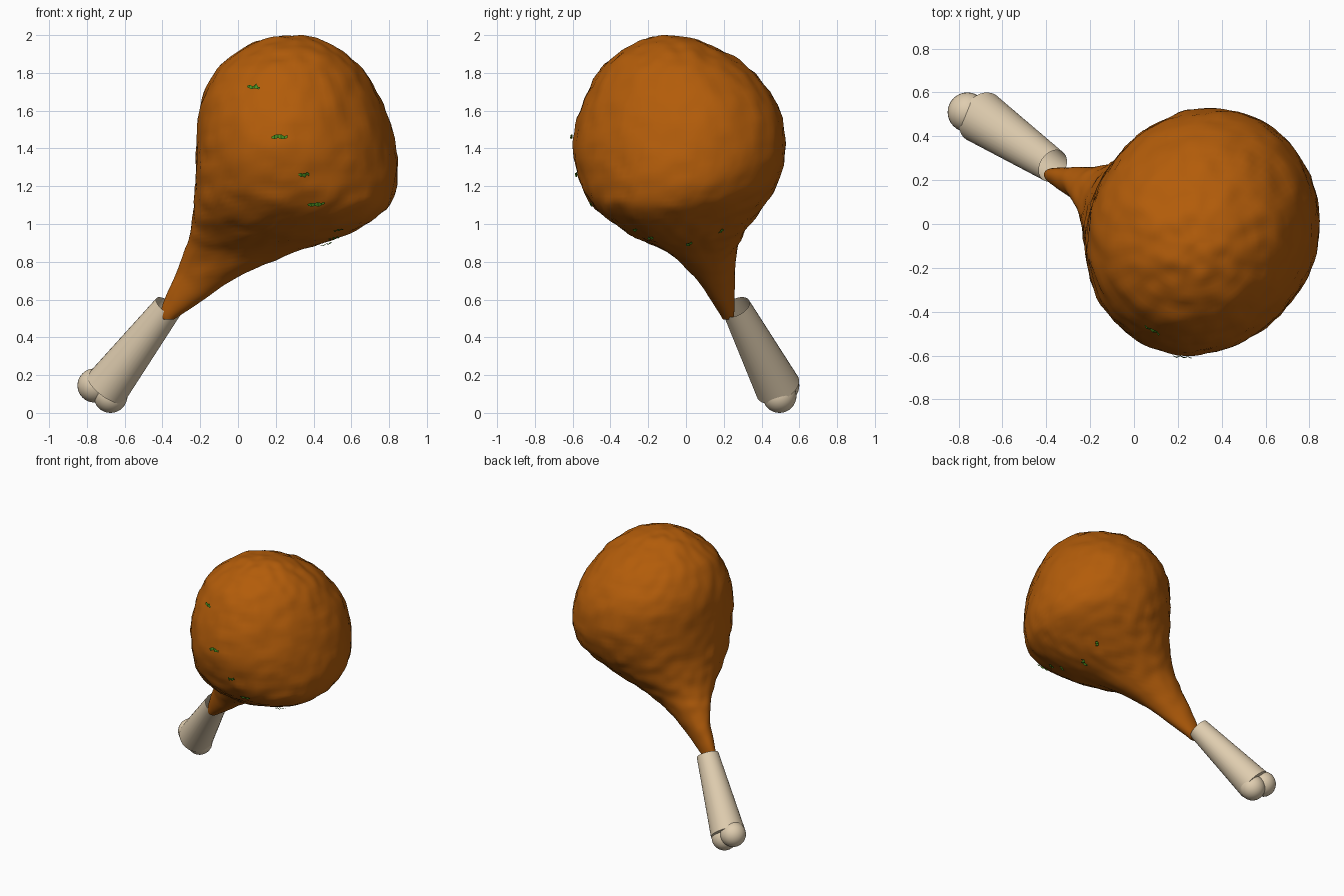
import bpy, bmesh, math, random
from mathutils import Vector, noise

if "Cube" in bpy.data.objects:
    bpy.data.objects.remove(bpy.data.objects["Cube"])

random.seed(4)


def material(name, rgb):
    m = bpy.data.materials.new(name)
    m.diffuse_color = (*rgb, 1)
    m.use_nodes = True
    m.node_tree.nodes["Principled BSDF"].inputs["Base Color"].default_value = m.diffuse_color
    return m


ROAST = material("roast brown", (0.45, 0.108, 0.003))
BONE = material("bone cream", (0.74, 0.61, 0.43))
HERB = material("herb green", (0.07, 0.30, 0.015))


def finish(bm, name, mat, smooth=True):
    bmesh.ops.recalc_face_normals(bm, faces=bm.faces)
    me = bpy.data.meshes.new(name)
    bm.to_mesh(me)
    bm.free()
    me.materials.append(mat)
    for p in me.polygons:
        p.use_smooth = smooth
    ob = bpy.data.objects.new(name, me)
    bpy.context.collection.objects.link(ob)
    return ob


# Meat: horizontal slices (z, x min, x max, y min, y max, skew toward the bone)
SLICES = [
    (0.495, -0.40, -0.34, 0.195, 0.245, 0.1),
    (0.52, -0.41, -0.30, 0.18, 0.255, 0.2),
    (0.60, -0.39, -0.18, 0.13, 0.258, 0.4),
    (0.72, -0.335, 0.0, 0.045, 0.26, 0.42),
    (0.85, -0.285, 0.30, -0.10, 0.267, 0.35),
    (0.95, -0.25, 0.59, -0.30, 0.31, 0.22),
    (1.08, -0.235, 0.785, -0.48, 0.40, 0.06),
    (1.22, -0.225, 0.845, -0.56, 0.485, -0.06),
    (1.42, -0.218, 0.83, -0.597, 0.528, -0.10),
    (1.63, -0.20, 0.77, -0.55, 0.485, -0.08),
    (1.82, -0.11, 0.66, -0.45, 0.34, -0.05),
    (1.93, 0.03, 0.53, -0.32, 0.17, 0),
    (1.985, 0.15, 0.40, -0.20, 0.02, 0),
    (1.998, 0.27, 0.28, -0.095, -0.085, 0),
]


def spline(i, u):
    p = [SLICES[max(0, min(len(SLICES) - 1, i + k))] for k in (-1, 0, 1, 2)]
    return [0.5 * (2 * b + (c - a) * u + (2 * a - 5 * b + 4 * c - d) * u * u
                   + (3 * b - a - 3 * c + d) * u ** 3) for a, b, c, d in zip(*p)]


SEG, SUB = 96, 6
rows = [spline(i, k / SUB) for i in range(len(SLICES) - 1) for k in range(SUB)]
rows.append(list(SLICES[-1]))
bm = bmesh.new()
rings = []
for z, x0, x1, y0, y1, skew in rows:
    ring = []
    for s in range(SEG):
        t = 2 * math.pi * s / SEG
        ring.append(bm.verts.new(((x0 + x1) / 2 + (x1 - x0) / 2 * math.cos(t),
                                  (y0 + y1) / 2 + (y1 - y0) / 2 * math.sin(t - skew), z)))
    rings.append(ring)
for a, b in zip(rings, rings[1:]):
    for s in range(SEG):
        n = (s + 1) % SEG
        bm.faces.new((a[s], a[n], b[n], b[s]))
bm.faces.new(rings[0])
bm.faces.new(rings[-1])
bmesh.ops.recalc_face_normals(bm, faces=bm.faces)
bm.normal_update()
# lumpy roasted skin
for v, nrm in [(v, v.normal.copy()) for v in bm.verts]:
    amp = 0.011 * min(1, max(0.15, (v.co.z - 0.5) / 0.5))
    v.co += nrm * amp * noise.noise(v.co * 13)
meat = finish(bm, "meat", ROAST)

# Bone shaft: tapered tube, open where it meets the meat
top, bottom = Vector((-0.37, 0.265, 0.56)), Vector((-0.698, 0.487, 0.132))
axis = bottom - top
side = axis.cross(Vector((0, 0, 1))).normalized()
up = side.cross(axis).normalized()
bm = bmesh.new()
ends = []
for c, r in ((top, 0.078), (bottom, 0.122)):
    ends.append([bm.verts.new(c + r * (side * math.cos(t) + up * math.sin(t)))
                 for t in (2 * math.pi * s / 32 for s in range(32))])
for s in range(32):
    n = (s + 1) % 32
    bm.faces.new((ends[0][s], ends[0][n], ends[1][n], ends[1][s]))
bm.faces.new(ends[1])
shaft = finish(bm, "bone_shaft", BONE)
shaft.data.polygons[-1].use_smooth = False

# Bone knuckles
for name, c in (("bone_knuckle_low", (-0.675, 0.495, 0.09)),
                ("bone_knuckle_high", (-0.76, 0.51, 0.145))):
    bm = bmesh.new()
    bmesh.ops.create_uvsphere(bm, u_segments=32, v_segments=16, radius=0.09)
    bmesh.ops.translate(bm, verts=bm.verts, vec=c)
    finish(bm, name, BONE)

# Herb flakes: small jagged leaves on the skin (point, direction, length)
FLAKES = [((0.075, -0.50, 1.735), (1, -0.5, -0.3), 0.08),
          ((0.22, -0.60, 1.46), (1, 0, -0.05), 0.085),
          ((0.35, -0.58, 1.26), (1, 0, 0.05), 0.055),
          ((0.415, -0.51, 1.10), (1, 0, 0.2), 0.09),
          ((0.54, -0.28, 0.94), (0.6, 0.4, 0.6), 0.05),
          ((0.52, -0.20, 0.89), (0.6, 0.5, 0.5), 0.06),
          ((0.48, 0.02, 0.87), (0.6, 0.3, 0.7), 0.08),
          ((0.52, 0.22, 0.90), (0.6, 0.3, 0.5), 0.04)]
bm = bmesh.new()
for p, direction, length in FLAKES:
    ok, co, nrm, _ = meat.closest_point_on_mesh(Vector(p))
    d = Vector(direction)
    u = (d - nrm * d.dot(nrm)).normalized()
    w = nrm.cross(u)
    lower, upper = [], []
    for k in range(6):
        a = (k / 5 - 0.5) * length
        wide = 0.016 * (1 - abs(k / 5 - 0.5)) * (1 if k % 2 else 0.6)
        mid = co + nrm * (0.008 + 0.007 * (k % 2)) + u * a + w * random.uniform(-0.006, 0.006)
        lower.append(bm.verts.new(mid - w * wide))
        upper.append(bm.verts.new(mid + w * wide * random.uniform(0.6, 1.2)))
    for k in range(5):
        bm.faces.new((lower[k], lower[k + 1], upper[k + 1], upper[k]))
finish(bm, "herb_flakes", HERB, smooth=False)
